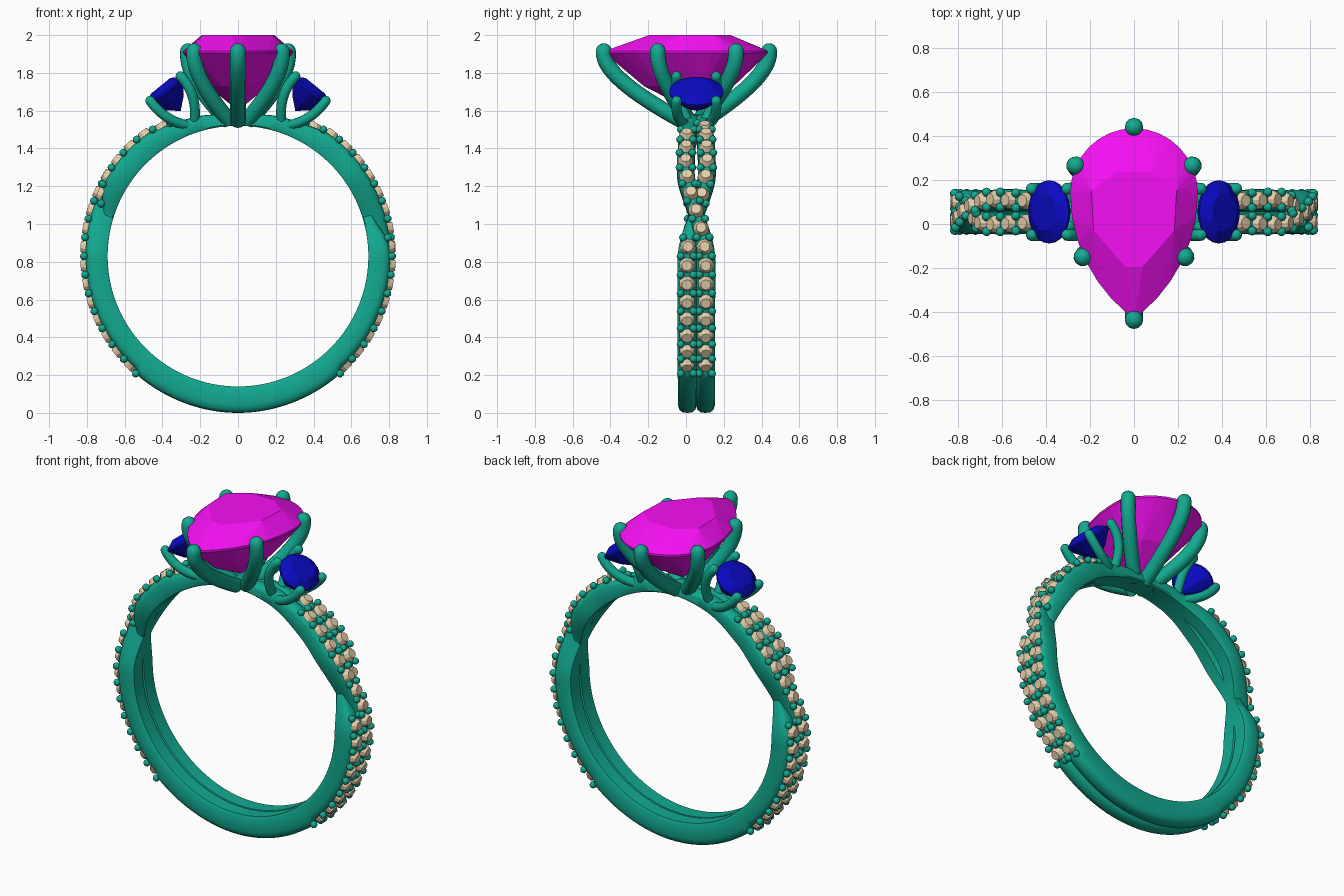
import bpy, bmesh, math
from mathutils import Vector, Matrix

if "Cube" in bpy.data.objects:
    bpy.data.objects.remove(bpy.data.objects["Cube"])

CY, CZ, RIN = 0.055, 0.83, 0.69      # ring centre and inner radius


def material(name, rgb):
    m = bpy.data.materials.new(name)
    m.diffuse_color = (*rgb, 1)
    m.use_nodes = True
    m.node_tree.nodes["Principled BSDF"].inputs["Base Color"].default_value = m.diffuse_color
    return m


METAL = material("teal_metal", (0.006, 0.40, 0.28))
PINK = material("magenta_gem", (0.92, 0.005, 0.90))
BLUE = material("blue_gem", (0.003, 0.003, 0.55))
CREAM = material("cream_gem", (0.78, 0.62, 0.40))


def finish(name, bm, mat, angle=None):
    bmesh.ops.recalc_face_normals(bm, faces=bm.faces[:])
    me = bpy.data.meshes.new(name)
    bm.to_mesh(me)
    bm.free()
    ob = bpy.data.objects.new(name, me)
    bpy.context.collection.objects.link(ob)
    me.materials.append(mat)
    if angle:
        bpy.ops.object.select_all(action='DESELECT')
        ob.select_set(True)
        bpy.context.view_layer.objects.active = ob
        bpy.ops.object.shade_smooth_by_angle(angle=math.radians(angle))
    return ob


def keyed(keys, a):
    """Smooth interpolation through (angle, value) keys."""
    for (a0, v0), (a1, v1) in zip(keys, keys[1:]):
        if a <= a1:
            t = max(0, (a - a0) / (a1 - a0))
            return v0 + (v1 - v0) * t * t * (3 - 2 * t)
    return keys[-1][1]


OFFSET = [(-90, .048), (-2, .05), (38, -.057), (50, -.052), (72, -.03), (90, -.025)]
OUTER = [(-90, .83), (-50, .826), (-48, .806), (50, .81), (68, .775), (90, .75)]
WIDTH = [(-90, .05), (0, .05), (18, .04), (38, .046), (90, .044)]


def strand_offset(strand, a):
    return keyed(OFFSET, a) * (1 if strand == 0 else -1)


def outer_radius(strand, a):
    dip = 0.06 * math.exp(-((a - 16) / 8) ** 2) if strand else 0
    return keyed(OUTER, a) - dip


def ring_point(side, a, r, off):
    t = math.radians(a)
    return Vector((side * r * math.cos(t), CY + side * off, CZ + r * math.sin(t)))


# shank: two strands per half, crossing once on each shoulder
PROFILE = [(-.85, 0), (-1, .1), (-1, .7), (-.85, .88), (-.5, .98), (0, 1),
           (.5, .98), (.85, .88), (1, .7), (1, .1), (.85, 0)]
for side, sname in ((1, "right"), (-1, "left")):
    for strand in (0, 1):
        bm = bmesh.new()
        rings = []
        for i in range(121):
            a = -90 + 1.5 * i
            h, w = outer_radius(strand, a) - RIN, keyed(WIDTH, a)
            off = strand_offset(strand, a)
            rings.append([bm.verts.new(ring_point(side, a, RIN + v * h, off + u * w))
                          for u, v in PROFILE])
        n = len(PROFILE)
        for r0, r1 in zip(rings, rings[1:]):
            for j in range(n):
                bm.faces.new((r0[j], r0[(j + 1) % n], r1[(j + 1) % n], r1[j]))
        bm.faces.new(rings[0])
        bm.faces.new(rings[-1])
        finish(f"{sname}_strand_{strand + 1}", bm, METAL, 40)

# pave stones and the beads holding them
stones, beads = bmesh.new(), bmesh.new()
PITCH, START = 7.0, -45.5
for side in (1, -1):
    for strand, runs in ((0, [(0, 14)]), (1, [(0, 7), (10, 15)])):
        for first, last in runs:
            for k in range(first, last + 1):
                a = START + PITCH * k
                off, r = strand_offset(strand, a), outer_radius(strand, a)
                out = ring_point(side, a, 1, 0) - ring_point(side, a, 0, 0)
                rot = out.to_track_quat('Z', 'Y').to_matrix().to_4x4()
                bmesh.ops.create_cone(
                    stones, cap_ends=True, segments=10, radius1=.042, radius2=.027, depth=.03,
                    matrix=Matrix.Translation(ring_point(side, a, r + .012, off)) @ rot)
            for k in range(first, last + 2):
                a = START + PITCH * (k - .5)
                r = outer_radius(strand, a)
                for dy in (-.034, .034):
                    p = ring_point(side, a, r + .008, strand_offset(strand, a) + dy)
                    bmesh.ops.create_icosphere(
                        beads, subdivisions=2, radius=.021, matrix=Matrix.Translation(p))
finish("pave_stones", stones, CREAM)
finish("pave_beads", beads, METAL, 60)


def gem(name, outline, table, girdle, top, bottom, mat, matrix, centre=(0, 0), n=32):
    """Faceted stone as the hull of table, girdle, pavilion ring and culet."""
    c = Vector(centre)
    bm = bmesh.new()

    def ring(count, sx, sy, z, shift=0):
        for i in range(count):
            x, y = outline(2 * math.pi * (i + shift) / count)
            bm.verts.new(matrix @ Vector((c.x + (x - c.x) * sx, c.y + (y - c.y) * sy, z)))

    ring(8, *table, top, .5)
    ring(n, 1, 1, girdle + .006)
    ring(n, 1, 1, girdle - .006)
    ring(8, .55, .55, girdle + (bottom - girdle) * .58)
    bm.verts.new(matrix @ Vector((c.x, c.y, bottom)))
    res = bmesh.ops.convex_hull(bm, input=bm.verts[:])
    loose = [v for v in bm.verts if not v.link_faces]
    bmesh.ops.delete(bm, geom=loose, context='VERTS')
    bmesh.ops.dissolve_limit(bm, angle_limit=.01, verts=bm.verts[:], edges=bm.edges[:])
    return finish(name, bm, mat)


def pear(a):
    s = math.sin(a)
    if s >= 0:
        return .29 * math.cos(a), .14 + .295 * s
    y = .57 * s
    x = .29 - .705 + math.sqrt(max(0, .705 ** 2 - y * y))
    return math.copysign(max(x, 0), math.cos(a)), .14 + y


def oval(a):
    return .118 * math.cos(a), .143 * math.sin(a)


def prong(name, a, b, c, r):
    """Round-tipped claw along a quadratic curve from a via b to c."""
    a, b, c = Vector(a), Vector(b), Vector(c)
    pts = [((1 - t) ** 2 * a + 2 * t * (1 - t) * b + t * t * c, 1)
           for t in [i / 14 for i in range(15)]]
    d = (c - b).normalized()
    for ang in (20, 40, 60, 75, 89):
        g = math.radians(ang)
        pts.append((c + d * r * math.sin(g), math.cos(g)))
    cu = bpy.data.curves.new(name, 'CURVE')
    cu.dimensions, cu.bevel_depth, cu.bevel_resolution = '3D', r, 4
    cu.use_fill_caps = True
    sp = cu.splines.new('POLY')
    sp.points.add(len(pts) - 1)
    for q, (p, k) in zip(sp.points, pts):
        q.co, q.radius = (*p, 1), k
    tmp = bpy.data.objects.new(name + "_path", cu)
    bpy.context.collection.objects.link(tmp)
    bpy.context.view_layer.update()
    me = tmp.to_mesh()
    bm = bmesh.new()
    bm.from_mesh(me)
    tmp.to_mesh_clear()
    bpy.data.objects.remove(tmp)
    finish(name, bm, METAL, 50)


# pear centre stone with six claws
gem("centre_stone", pear, (.72, .54), 1.91, 2.0, 1.60, PINK, Matrix(), (0, .03))
for i, (x, y) in enumerate([(0, .44), (.265, .265), (-.265, .265),
                            (.232, -.15), (-.232, -.15), (0, -.435)]):
    prong(f"centre_claw_{i + 1}", (x * .2, .04 + (y - .04) * .12, 1.545),
          (x * 1.06, .02 + (y - .02) * 1.03, 1.78), (x, y, 1.915), .042)

# tilted oval side stones with four claws each
for side, sname in ((1, "right"), (-1, "left")):
    m = (Matrix.Translation((side * .385, CY, 1.70))
         @ Matrix.Rotation(side * math.radians(39), 4, 'Y'))
    gem(f"{sname}_side_stone", oval, (.62, .62), 0, .04, -.13, BLUE, m, n=24)
    for i, (u, v) in enumerate([(.092, .105), (.092, -.105), (-.115, .105), (-.115, -.105)]):
        base = Vector((side * .235, CY + v * .3, 1.515))
        prong(f"{sname}_side_claw_{i + 1}", base, m @ Vector((side * u * 1.1, v * 1.1, -.13)),
              m @ Vector((side * u, v, .012)), .027)
